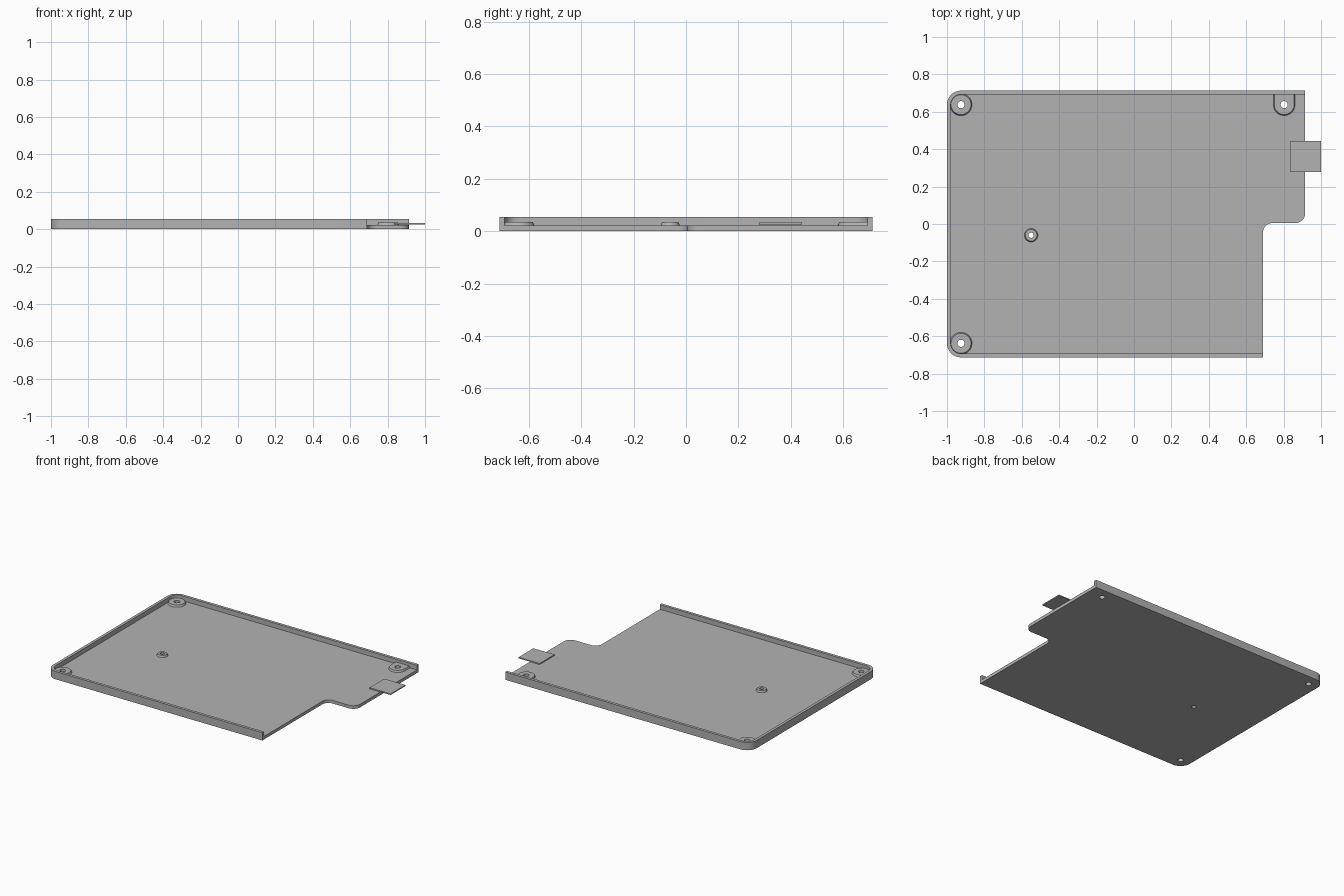
import bpy, bmesh, math

if "Cube" in bpy.data.objects:
    bpy.data.objects.remove(bpy.data.objects["Cube"])

FLOOR, RIM, W = 0.022, 0.055, 0.713   # floor top, wall top, half depth
SEG = 48

grey = bpy.data.materials.new("light grey")
grey.diffuse_color = (0.45, 0.45, 0.45, 1)
grey.use_nodes = True
grey.node_tree.nodes["Principled BSDF"].inputs["Base Color"].default_value = grey.diffuse_color


def make_object(name, bm):
    bmesh.ops.recalc_face_normals(bm, faces=bm.faces)
    mesh = bpy.data.meshes.new(name)
    bm.to_mesh(mesh)
    bm.free()
    mesh.materials.append(grey)
    ob = bpy.data.objects.new(name, mesh)
    bpy.context.collection.objects.link(ob)
    return ob


def arc(cx, cy, r, a0, a1, n=10):
    return [(cx + r * math.cos(math.radians(a0 + (a1 - a0) * i / n)),
             cy + r * math.sin(math.radians(a0 + (a1 - a0) * i / n))) for i in range(n + 1)]


def prism(name, pts, z0, z1):
    bm = bmesh.new()
    face = bm.faces.new([bm.verts.new((x, y, z0)) for x, y in pts])
    top = bmesh.ops.extrude_face_region(bm, geom=[face])["geom"]
    bmesh.ops.translate(bm, vec=(0, 0, z1 - z0),
                        verts=[v for v in top if isinstance(v, bmesh.types.BMVert)])
    return make_object(name, bm)


def smooth(ob):
    bpy.ops.object.select_all(action='DESELECT')
    bpy.context.view_layer.objects.active = ob
    ob.select_set(True)
    bpy.ops.object.shade_smooth_by_angle(angle=math.radians(30))


def cut(ob, cutter):
    mod = ob.modifiers.new("cut", 'BOOLEAN')
    mod.operation, mod.solver, mod.object = 'DIFFERENCE', 'EXACT', cutter
    bpy.context.view_layer.objects.active = ob
    bpy.ops.object.modifier_apply(modifier=mod.name)
    bpy.data.objects.remove(cutter)


def boss(name, cx, cy, r_base, r_top, r_hole, top, to_wall=False):
    """Tapered ring; to_wall squares off its back half into the wall."""
    bm = bmesh.new()
    loops = []
    for r, z, outer in ((r_base, FLOOR, True), (r_top, top, True),
                        (r_hole, top, False), (r_hole, FLOOR, False)):
        loop = []
        for i in range(SEG):
            c, s = math.cos(2 * math.pi * i / SEG), math.sin(2 * math.pi * i / SEG)
            x, y = r * c, r * s
            if to_wall and outer and s > 1e-6:
                k = 1 / max(abs(c), s)
                x, y = x * k, 0.06 * s * k
            loop.append(bm.verts.new((cx + x, cy + y, z)))
        loops.append(loop)
    for j in range(4):
        a, b = loops[j], loops[(j + 1) % 4]
        for i in range(SEG):
            n = (i + 1) % SEG
            bm.faces.new((a[i], a[n], b[n], b[i]))
    smooth(make_object(name, bm))


# tray: notched outline with a pocket that is open on the right
outline = ([(0.69, -W)] + arc(0.74, -0.045, 0.05, 180, 90) + arc(0.863, 0.057, 0.052, -90, 0)
           + [(0.915, W)] + arc(-0.925, W - 0.075, 0.075, 90, 180)
           + arc(-0.925, -W + 0.075, 0.075, 180, 270))
pocket = ([(1.2, -W + 0.02), (1.2, W - 0.02)] + arc(-0.925, W - 0.075, 0.055, 90, 180)
          + arc(-0.925, -W + 0.075, 0.055, 180, 270))
tray = prism("tray", outline, 0, RIM)
cut(tray, prism("pocket_cutter", pocket, FLOOR, 0.1))

# screw bosses with holes through the floor
Y = W - 0.075
for name, x, y, rb, rt, rh, to_wall in (
        ("back_left_boss", -0.925, Y, 0.059, 0.053, 0.019, False),
        ("front_left_boss", -0.925, -Y, 0.059, 0.053, 0.019, False),
        ("back_right_boss", 0.803, Y, 0.058, 0.053, 0.019, True),
        ("middle_boss", -0.55, -0.06, 0.036, 0.031, 0.014, False)):
    hole = [(x + rh * math.cos(2 * math.pi * i / SEG), y + rh * math.sin(2 * math.pi * i / SEG))
            for i in range(SEG)]
    cut(tray, prism("hole_cutter", hole, -0.1, 0.1))
    boss(name, x, y, rb, rt, rh, 0.035, to_wall)
smooth(tray)

# thin plate overhanging the right edge
prism("side_tab", [(0.835, 0.278), (1, 0.278), (1, 0.443), (0.835, 0.443)], 0.026, 0.034)
